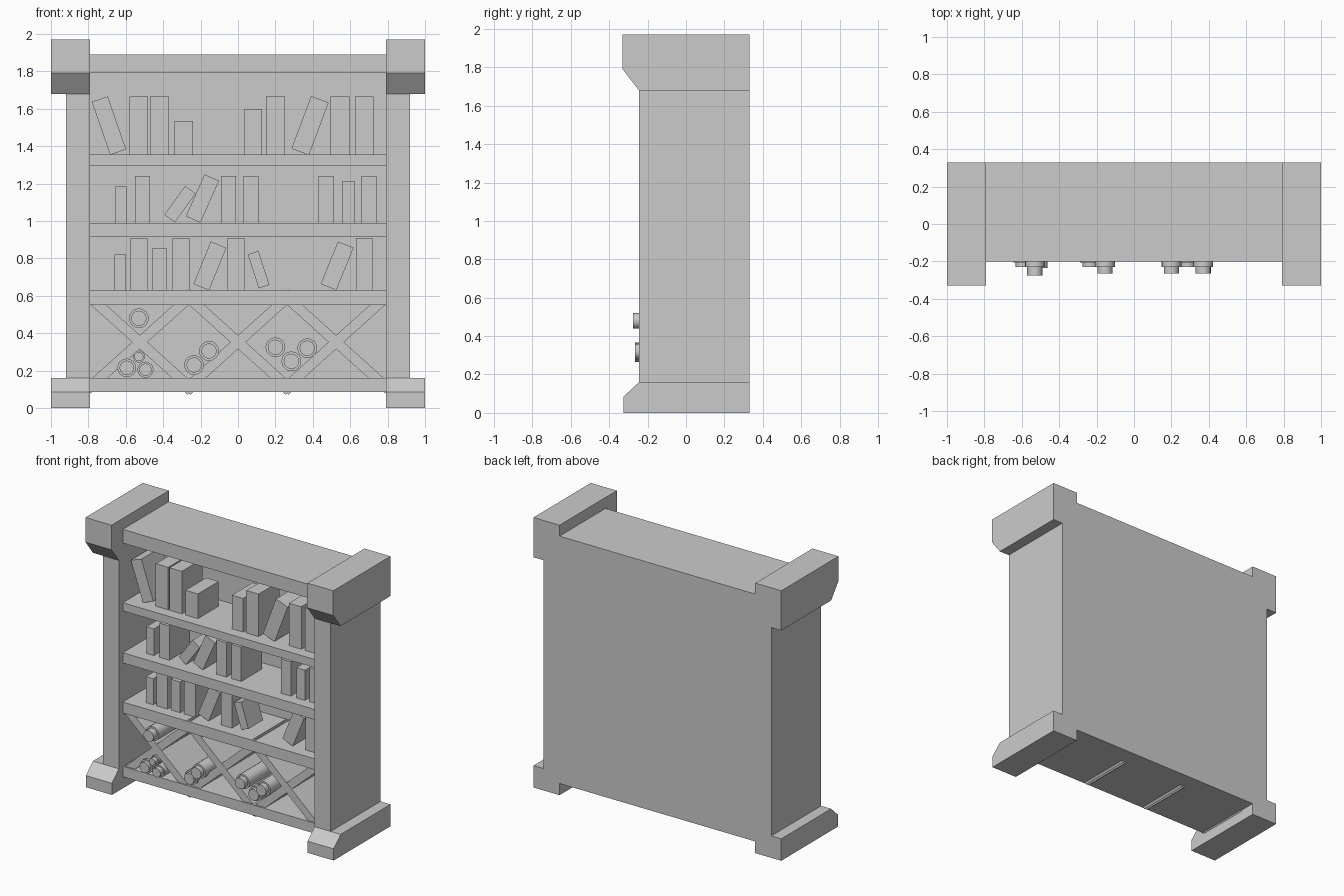
import bpy, bmesh
from math import radians
from mathutils import Matrix

if "Cube" in bpy.data.objects:
    bpy.data.objects.remove(bpy.data.objects["Cube"])


def make_object(name, bm, mat=None):
    bmesh.ops.recalc_face_normals(bm, faces=bm.faces)
    mesh = bpy.data.meshes.new(name)
    bm.to_mesh(mesh)
    bm.free()
    ob = bpy.data.objects.new(name, mesh)
    bpy.context.collection.objects.link(ob)
    if mat:
        ob.matrix_world = mat
    return ob


def box(name, x, y, z, lean=0):
    """Box from (min, max) ranges; lean turns it about its own y axis."""
    bm = bmesh.new()
    bmesh.ops.create_cube(bm, size=1)
    bmesh.ops.scale(bm, vec=(x[1] - x[0], y[1] - y[0], z[1] - z[0]), verts=bm.verts)
    centre = (sum(x) / 2, sum(y) / 2, sum(z) / 2)
    return make_object(name, bm, Matrix.Translation(centre) @ Matrix.Rotation(radians(lean), 4, 'Y'))


def extrude_x(name, profile, x0, x1):
    """Extrude a (y, z) profile along x."""
    bm = bmesh.new()
    face = bm.faces.new([bm.verts.new((x0, y, z)) for y, z in profile])
    new = bmesh.ops.extrude_face_region(bm, geom=[face])["geom"]
    bmesh.ops.translate(bm, vec=(x1 - x0, 0, 0),
                        verts=[v for v in new if isinstance(v, bmesh.types.BMVert)])
    return make_object(name, bm)


def rod(name, x, z, r, y0, y1):
    bm = bmesh.new()
    bmesh.ops.create_cone(bm, cap_ends=True, segments=16, radius1=r, radius2=r, depth=y1 - y0)
    ob = make_object(name, bm, Matrix.Translation((x, (y0 + y1) / 2, z)) @ Matrix.Rotation(radians(90), 4, 'X'))
    bpy.context.view_layer.objects.active = ob
    ob.select_set(True)
    bpy.ops.object.shade_smooth_by_angle(angle=radians(35))
    ob.select_set(False)


# Side posts with capitals and feet
CAP = [(0.33, 1.68), (-0.245, 1.68), (-0.33, 1.79), (-0.33, 1.97), (0.33, 1.97)]
FOOT = [(0.33, 0), (-0.325, 0), (-0.325, 0.085), (-0.245, 0.16), (0.33, 0.16)]
for side, s in (("left", -1), ("right", 1)):
    box(side + "_post", sorted((s * 0.79, s * 0.92)), (-0.245, 0.33), (0.16, 1.68))
    extrude_x(side + "_capital", CAP, s * 0.79, s * 1.0)
    extrude_x(side + "_foot", FOOT, s * 0.79, s * 1.0)

# Back panel and horizontal boards
W = (-0.79, 0.79)
box("back_panel", W, (0.2, 0.33), (0.085, 1.89))
for name, z0, z1 in (("top_board", 1.79, 1.89), ("upper_shelf", 1.295, 1.355),
                     ("middle_shelf", 0.915, 0.99), ("lower_shelf", 0.55, 0.63),
                     ("bottom_board", 0.085, 0.16)):
    box(name, W, (-0.2, 0.33 if name in ("top_board", "bottom_board") else 0.22), (z0, z1))

# Crossed slats of the scroll rack
for cx in (-0.525, 0, 0.525):
    for i, angle in enumerate((42, -42)):
        box("rack_slat", (cx - 0.39, cx + 0.39), (-0.19 + 0.002 * i, 0.21), (0.325, 0.38), angle)

# Upright books: (x, width, height) per shelf level
UPRIGHT = {
    1.355: [(-0.53, 0.10, 0.31), (-0.42, 0.10, 0.31), (-0.29, 0.10, 0.18), (0.08, 0.09, 0.245),
            (0.20, 0.10, 0.31), (0.545, 0.10, 0.31), (0.675, 0.10, 0.31)],
    0.99: [(-0.625, 0.06, 0.195), (-0.51, 0.08, 0.25), (-0.05, 0.08, 0.25), (0.07, 0.08, 0.25),
           (0.47, 0.08, 0.25), (0.59, 0.07, 0.22), (0.70, 0.08, 0.25)],
    0.63: [(-0.63, 0.06, 0.19), (-0.53, 0.09, 0.28), (-0.42, 0.075, 0.225), (-0.305, 0.09, 0.28),
           (-0.01, 0.09, 0.28), (0.675, 0.09, 0.28)],
}


def book(x, z, w, h, lean=0):
    depth = 0.24 if w >= 0.08 else 0.17
    box("book", (x - w / 2, x + w / 2), (-0.12, -0.12 + depth), (z - h / 2, z + h / 2), lean)


for level, row in UPRIGHT.items():
    for x, w, h in row:
        book(x, level + h / 2, w, h)

# Leaning books: x, z centre, width, height, lean
for b in ((-0.69, 1.51, 0.09, 0.30, -19), (0.385, 1.51, 0.10, 0.30, 20.5),
          (-0.31, 1.09, 0.07, 0.19, 36), (-0.19, 1.12, 0.085, 0.245, 24),
          (-0.15, 0.76, 0.09, 0.245, 22), (0.11, 0.74, 0.06, 0.19, -18),
          (0.53, 0.76, 0.09, 0.245, 22)):
    book(*b)

# Rolled scrolls: x, z, radius, front of outer roll, front of core
for x, z, r, y_out, y_core in (
        (-0.53, 0.48, 0.053, -0.23, -0.275), (-0.53, 0.275, 0.032, -0.20, -0.235),
        (-0.595, 0.215, 0.05, -0.205, -0.23), (-0.495, 0.205, 0.043, -0.20, -0.235),
        (-0.235, 0.23, 0.053, -0.205, -0.23), (-0.155, 0.305, 0.053, -0.23, -0.265),
        (0.20, 0.325, 0.053, -0.23, -0.265), (0.285, 0.25, 0.053, -0.205, -0.23),
        (0.37, 0.32, 0.053, -0.23, -0.265)):
    rod("scroll_roll", x, z, r, y_out, 0.14)
    rod("scroll_core", x, z, r * 0.77, y_core, 0.17)
